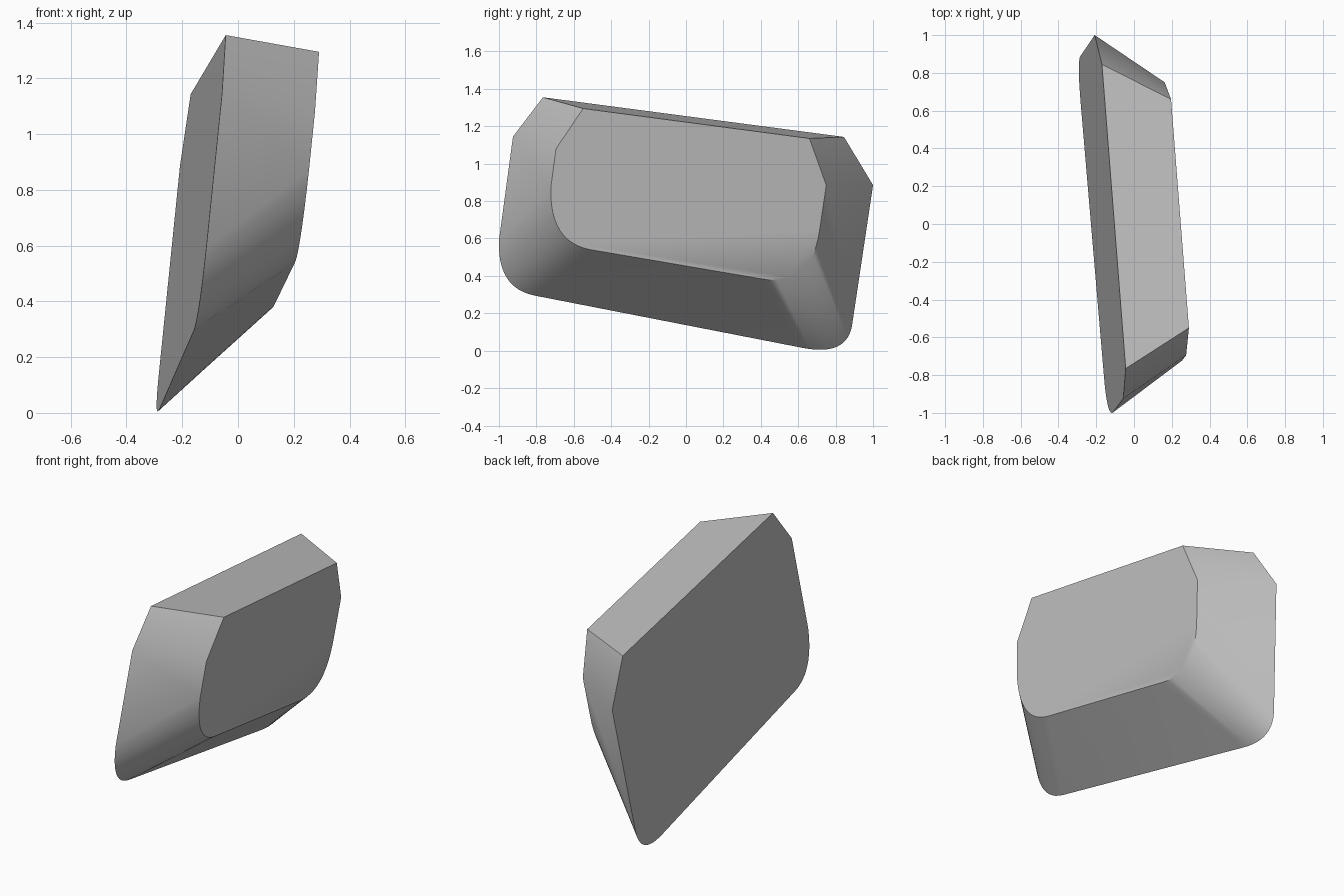
import bpy, bmesh, math
from mathutils import Vector

cube = bpy.data.objects.get("Cube")
if cube:
    bpy.data.objects.remove(cube, do_unlink=True)

ARC_STEPS = 12

mat = bpy.data.materials.new("plain_grey")
mat.use_nodes = True
grey = (0.52, 0.52, 0.52, 1)
mat.diffuse_color = grey
mat.node_tree.nodes["Principled BSDF"].inputs["Base Color"].default_value = grey


def rounded(start, corner, end):
    """Points of a rounded corner between two straight edges."""
    a, b, c = Vector(start), Vector(corner), Vector(end)
    return [a.lerp(b, t).lerp(b.lerp(c, t), t)
            for t in (i / ARC_STEPS for i in range(ARC_STEPS + 1))]


def outline(top_front, front, arc_front, arc_back, back, top_back):
    """Closed (y, z) outline, going from the top front round the bottom."""
    return [Vector(top_front), Vector(front), *rounded(*arc_front),
            *rounded(*arc_back), Vector(back), Vector(top_back)]


# Broad outline on the right side, narrow outline on the left side
broad = outline((-0.765, 1.355), (-0.925, 1.145),
                ((-1.0, 0.59), (-1.01, 0.335), (-0.81, 0.295)),
                ((0.62, 0.016), (0.87, -0.035), (0.89, 0.15)),
                (1.0, 0.885), (0.845, 1.143))
narrow = outline((-0.55, 1.295), (-0.695, 1.08),
                 ((-0.723, 0.87), (-0.73, 0.58), (-0.51, 0.54)),
                 ((0.40, 0.385), (0.672, 0.335), (0.715, 0.65)),
                 (0.75, 0.885), (0.66, 1.135))

bm = bmesh.new()


def ring(points, offset):
    """Place an outline on the tilted plane at the given offset in x."""
    return [bm.verts.new((offset - 0.0635 * y + 0.111 * z, y, z))
            for y, z in points]


right_ring = ring(broad, -0.243)
left_ring = ring(narrow, 0.112)

# Flat caps and sloping walls
bm.faces.new(right_ring)
bm.faces.new(left_ring)
count = len(right_ring)
for i in range(count):
    j = (i + 1) % count
    bm.faces.new((right_ring[i], right_ring[j], left_ring[j], left_ring[i]))
bmesh.ops.recalc_face_normals(bm, faces=bm.faces)

mesh = bpy.data.meshes.new("tapered_block")
bm.to_mesh(mesh)
bm.free()
mesh.materials.append(mat)
block = bpy.data.objects.new("tapered_block", mesh)
bpy.context.scene.collection.objects.link(block)

# Smooth walls with crisp rims
bpy.ops.object.select_all(action='DESELECT')
block.select_set(True)
bpy.context.view_layer.objects.active = block
bpy.ops.object.shade_smooth_by_angle(angle=math.radians(40))
